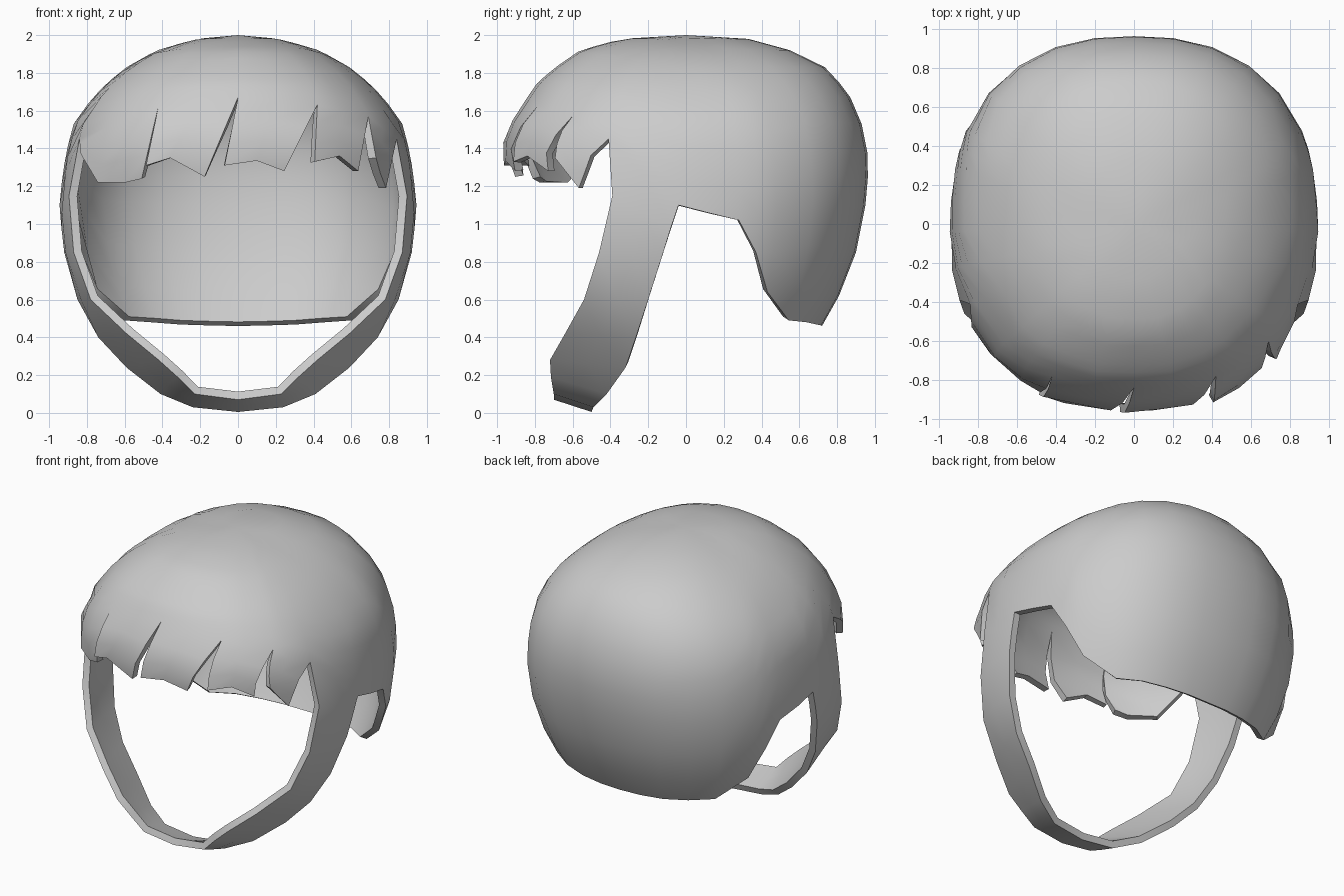
import bpy, bmesh, math
from mathutils import Vector

if "Cube" in bpy.data.objects:
    bpy.data.objects.remove(bpy.data.objects["Cube"])

N = 2.4  # squareness of the horizontal sections
# Section sizes down the head: z, half width, back depth, front depth
PROFILE = [(2.0, 0, 0, 0), (1.98, .22, .33, .34), (1.92, .43, .55, .56),
           (1.83, .59, .735, .69), (1.75, .69, .81, .785), (1.67, .77, .87, .84),
           (1.53, .87, .93, .925), (1.38, .91, .96, .975), (1.25, .93, .963, .93),
           (1.1, .945, .95, .95), (.85, .92, .90, .93), (.62, .855, .81, .85),
           (.46, .78, .72, .78)]


def level(z):
    """Position along the profile for a height."""
    for i in range(len(PROFILE) - 1):
        z0, z1 = PROFILE[i][0], PROFILE[i + 1][0]
        if z >= z1:
            return i + (z0 - z) / (z0 - z1)
    return len(PROFILE) - 1


def section(s):
    i = min(int(s), len(PROFILE) - 2)
    return [p + (q - p) * (s - i) for p, q in zip(PROFILE[i], PROFILE[i + 1])]


def surface(az, s):
    """Point on the head at an azimuth (0 = back) and profile position."""
    z, a, b, f = section(s)
    if a < 1e-6:
        return Vector((0, 0, z))
    dx, dy = math.sin(az), math.cos(az)
    r = (abs(dx / a) ** N + abs(dy / (b if dy > 0 else f)) ** N) ** (-1 / N)
    return Vector((dx * r, dy * r, z))


def front(x, z, k=1.0):
    """Point on the front of the head seen at x, z."""
    _, a, _, f = section(level(z))
    y = -f * max(0, 1 - abs(x / a) ** N) ** (1 / N)
    return Vector((x * k, y * k, z))


bm = bmesh.new()


def skin(grid):
    """Quads over a grid of points."""
    rows = [[bm.verts.new(p) for p in row] for row in grid]
    for r0, r1 in zip(rows, rows[1:]):
        for i in range(len(r0) - 1):
            bm.faces.new((r0[i], r0[i + 1], r1[i + 1], r1[i]))


# Fringe: tops of the slits, and the lower edge of each lock between them
SLITS = [(.84, 1.45), (.69, 1.57), (.42, 1.63), (0, 1.67), (-.42, 1.63), (-.84, 1.45)]
LOCKS = [[(.80, 1.19), (.755, 1.27), (.72, 1.35)],
         [(.65, 1.28), (.54, 1.36), (.40, 1.33)],
         [(.25, 1.28), (.10, 1.335), (-.07, 1.31)],
         [(-.18, 1.25), (-.36, 1.35), (-.48, 1.31)],
         [(-.52, 1.24), (-.60, 1.22), (-.74, 1.22), (-.82, 1.37)]]
hairline = []
for (p, q), lock in zip(zip(SLITS, SLITS[1:]), LOCKS):
    m = len(lock) - 1
    tops = [(p[0] + (q[0] - p[0]) * i / m, p[1] + (q[1] - p[1]) * i / m) for i in range(m + 1)]
    hairline += tops[:-1]
    grid = []
    for j in range(4):
        t = j / 3
        row = []
        for i, (u, v) in enumerate(zip(tops, lock)):
            k = 1 + t * (.035 * i / m - .02)  # each lock flares out at one side
            row.append(front(u[0] + (v[0] - u[0]) * t, u[1] + (v[1] - u[1]) * t, k))
        grid.append(row)
    skin(grid)
hairline.append(SLITS[-1])

# Cap: columns from the crown down to the nape, the ear cut-outs and the hairline
SIDE = [(0, .46), (12, .463), (24, .468), (36, .48), (48, .49), (61, .64), (67, .85),
        (73, 1.02), (83, 1.06), (92.4, 1.1), (104, 1.27)]
columns = [(math.radians(d), z) for d, z in SIDE]
for x, z in hairline:
    p = front(x, z)
    columns.append((math.atan2(p.x, p.y) % math.tau, z))
columns += [(math.tau - math.radians(d), z) for d, z in reversed(SIDE)]
ROWS = len(PROFILE) - 1
skin([[surface(az, level(z) * j / ROWS) for az, z in columns] for j in range(ROWS + 1)])

# Chin strap: front edge and rear edge, from ear to chin, on both sides
STRAP = [((.895, -.39, 1.15), (.935, -.08, .98)), ((.87, -.46, .85), (.92, -.12, .85)),
         ((.78, -.54, .60), (.85, -.20, .60)), ((.59, -.64, .42), (.74, -.265, .40)),
         ((.42, -.72, .28), (.59, -.32, .24)), ((.32, -.715, .19), (.41, -.42, .10)),
         ((.23, -.70, .10), (.24, -.49, .03)), ((0, -.70, .07), (0, -.50, .005))]
for side in (1, -1):
    grid = [[front(*SLITS[0]), surface(math.radians(104), level(1.27)),
             surface(math.radians(92.4), level(1.1))]]
    for f, r in STRAP:
        f, r = Vector(f), Vector(r)
        mid = (f + r) / 2
        mid.x *= 1.02
        grid.append([f, mid, r])
    skin([[Vector((p.x * side, p.y, p.z)) for p in row] for row in grid])

# Weld the parts into one sheet and face it outwards
bmesh.ops.remove_doubles(bm, verts=bm.verts, dist=.0005)
bmesh.ops.recalc_face_normals(bm, faces=bm.faces)
bm.normal_update()
if sum(f.normal.dot(f.calc_center_median() - Vector((0, 0, 1))) for f in bm.faces) < 0:
    bmesh.ops.reverse_faces(bm, faces=bm.faces)
mesh = bpy.data.meshes.new("hair_cap")
bm.to_mesh(mesh)
bm.free()
cap = bpy.data.objects.new("hair_cap_with_strap", mesh)
bpy.context.collection.objects.link(cap)

# Wall thickness
wall = cap.modifiers.new("wall", 'SOLIDIFY')
wall.thickness = .045
wall.offset = -1
bpy.context.view_layer.objects.active = cap
cap.select_set(True)
bpy.ops.object.modifier_apply(modifier="wall")
bpy.ops.object.shade_smooth_by_angle(angle=math.radians(38))
